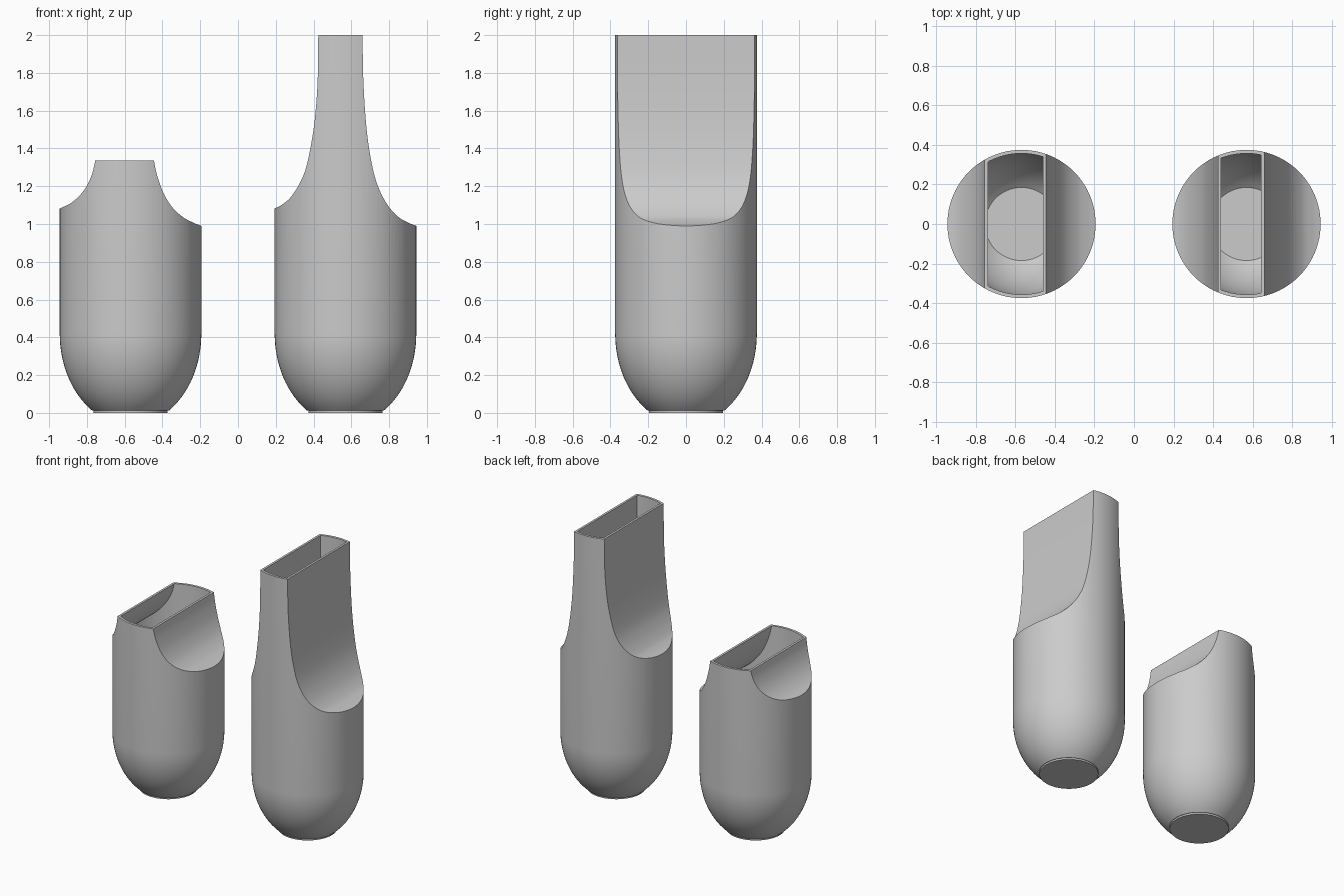
import bpy, bmesh, math
from mathutils import Vector

if "Cube" in bpy.data.objects:
    bpy.data.objects.remove(bpy.data.objects["Cube"])

R, WALL, SEG = 0.375, 0.018, 96


def new_object(name, bm):
    bmesh.ops.recalc_face_normals(bm, faces=bm.faces)
    me = bpy.data.meshes.new(name)
    bm.to_mesh(me)
    bm.free()
    ob = bpy.data.objects.new(name, me)
    bpy.context.collection.objects.link(ob)
    return ob


def revolve(name, profile):
    """Closed solid of revolution from (r, z) points, bottom to top."""
    bm = bmesh.new()
    rings = [[bm.verts.new((r * math.cos(2 * math.pi * i / SEG),
                            r * math.sin(2 * math.pi * i / SEG), z))
              for i in range(SEG)] for r, z in profile]
    for a, b in zip(rings, rings[1:]):
        for i in range(SEG):
            j = (i + 1) % SEG
            bm.faces.new((a[i], a[j], b[j], b[i]))
    bm.faces.new(rings[0][::-1])
    bm.faces.new(rings[-1])
    return new_object(name, bm)


def body_profile(radius, floor, top):
    """Rounded bottom (elliptical) running into a straight cylinder."""
    zc, h = 0.42, 0.485 * radius / R
    start = math.asin((zc - floor) / h)
    pts = []
    for i in range(17):
        a = start * (1 - i / 16)
        pts.append((radius * math.cos(a), zc - h * math.sin(a)))
    return pts + [(radius, top)]


def smooth(points, n=6):
    """Catmull-Rom resampling, ends extended along the end tangents."""
    p = [Vector(q) for q in points]
    p = [2 * p[0] - p[1]] + p + [2 * p[-1] - p[-2]]
    out = []
    for a, b, c, d in zip(p, p[1:], p[2:], p[3:]):
        for k in range(n):
            t = k / n
            out.append(0.5 * (2 * b + (c - a) * t + (2 * a - 5 * b + 4 * c - d) * t * t
                              + (3 * b - a - 3 * c + d) * t ** 3))
    return out + [p[-2]]


def offset(curve, dist, side):
    """Shift a neck curve towards the inside of the body."""
    out = []
    for i, p in enumerate(curve):
        t = (curve[min(i + 1, len(curve) - 1)] - curve[max(i - 1, 0)]).normalized()
        out.append(p + Vector((t.y, -t.x)) * side * dist)
    return out


def prism(name, left, right, inset, extra):
    """Side-cut silhouette extruded along y."""
    ext = []
    for pts, side in ((left, -1), (right, 1)):
        c = offset(smooth(pts), inset, side)
        up = (c[0] - c[1]).normalized() * extra
        down = (c[-1] - c[-2]).normalized() * 0.1
        ext.append(([c[0] + up] if extra else []) + c + [c[-1] + down])
    l, r = ext
    outline = l + [Vector((l[-1].x, -0.2)), Vector((r[-1].x, -0.2))] + r[::-1]
    bm = bmesh.new()
    f = bm.faces.new([bm.verts.new((p.x, -0.6, p.y)) for p in outline])
    g = bmesh.ops.extrude_face_region(bm, geom=[f])
    bmesh.ops.translate(bm, vec=(0, 1.2, 0),
                        verts=[v for v in g['geom'] if isinstance(v, bmesh.types.BMVert)])
    return new_object(name, bm)


def boolean(ob, tool, op):
    m = ob.modifiers.new("cut", 'BOOLEAN')
    m.operation, m.object, m.solver = op, tool, 'EXACT'
    dg = bpy.context.evaluated_depsgraph_get()
    dg.update()
    ob.data = bpy.data.meshes.new_from_object(ob.evaluated_get(dg))
    ob.modifiers.clear()
    bpy.data.objects.remove(tool)


def vase(name, x, left, right):
    top = left[0][1]
    # outer shell with small foot
    outer = revolve(name, [(0.197, 0), (0.197, 0.012)] + body_profile(R, 0.013, top + 0.3))
    boolean(outer, prism("outer_cut", left, right, 0, 0), 'INTERSECT')
    # hollow inside
    inner = revolve("hollow", body_profile(R - WALL, 0.025, top + 0.3))
    boolean(inner, prism("inner_cut", left, right, WALL * 0.9, 0.1), 'INTERSECT')
    boolean(outer, inner, 'DIFFERENCE')
    outer.location.x = x
    bpy.ops.object.select_all(action='DESELECT')
    outer.select_set(True)
    bpy.context.view_layer.objects.active = outer
    bpy.ops.object.shade_smooth_by_angle(angle=math.radians(25))


# Neck curves: rim down to shoulder, x relative to the vase axis
vase("short_vase", -0.569,
     [(-.187, 1.335), (-.202, 1.27), (-.23, 1.205), (-.27, 1.15), (-.32, 1.108), (-.375, 1.082)],
     [(.124, 1.335), (.14, 1.26), (.173, 1.167), (.22, 1.09), (.277, 1.037), (.33, 1.008),
      (.375, .99)])
vase("tall_vase", 0.569,
     [(-.144, 2), (-.147, 1.77), (-.157, 1.61), (-.173, 1.475), (-.204, 1.315), (-.24, 1.22),
      (-.29, 1.142), (-.335, 1.103), (-.375, 1.082)],
     [(.09, 2), (.095, 1.75), (.112, 1.5), (.14, 1.315), (.172, 1.2), (.22, 1.105),
      (.277, 1.04), (.33, 1.008), (.375, .99)])
